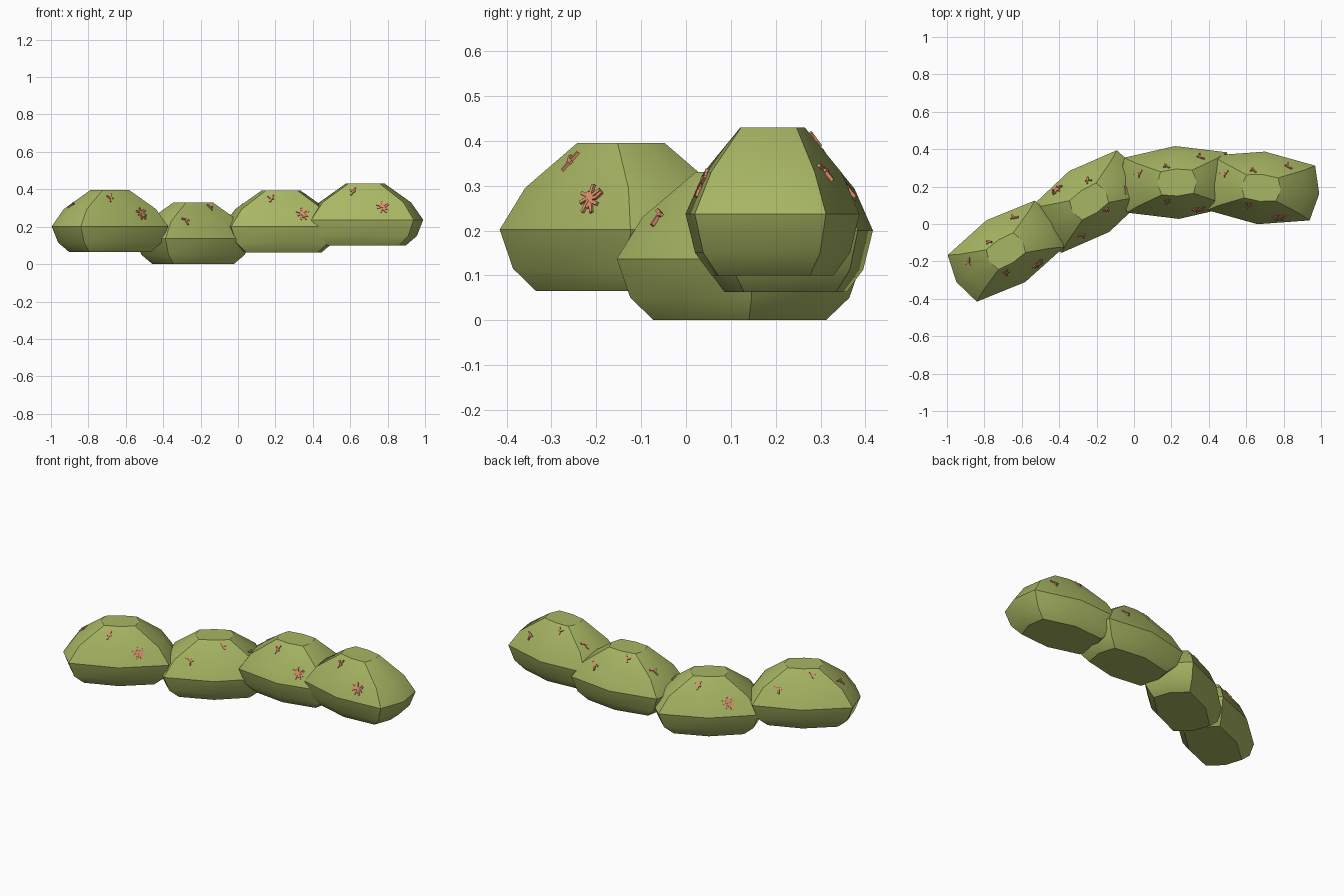
import bpy, bmesh, math, random
from mathutils import Vector, Matrix
from mathutils.bvhtree import BVHTree

if "Cube" in bpy.data.objects:
    bpy.data.objects.remove(bpy.data.objects["Cube"])

random.seed(4)


def material(name, col):
    m = bpy.data.materials.new(name)
    m.diffuse_color = (*col, 1)
    m.use_nodes = True
    m.node_tree.nodes["Principled BSDF"].inputs["Base Color"].default_value = m.diffuse_color
    return m


GREEN = material("green", (0.39, 0.47, 0.125))
ORANGE = material("orange", (0.73, 0.28, 0.15))


def eight(tip, cx, cy, side):
    # rounded-box outline with three points on each end
    return [(tip, 0), (cx, cy), (0, side), (-cx, cy),
            (-tip, 0), (-cx, -cy), (0, -side), (cx, -cy)]


# stacked outlines of one segment: (height, scale)
MID = eight(0.312, 0.275, 0.147, 0.195)
CAP = eight(0.105, 0.085, 0.062, 0.072)
RINGS = [(0.0, 0.70), (0.05, 0.89), (0.137, 1.0), (0.23, 0.79)]


def segment_mesh():
    bm = bmesh.new()
    loops = [[bm.verts.new((x * s, y * s, z)) for x, y in MID] for z, s in RINGS]
    loops.append([bm.verts.new((x, y, 0.33)) for x, y in CAP])
    for a, b in zip(loops, loops[1:]):
        for i in range(8):
            j = (i + 1) % 8
            bm.faces.new((a[i], a[j], b[j], b[i]))
    bm.faces.new(loops[0][::-1])
    bm.faces.new(loops[-1])
    bmesh.ops.recalc_face_normals(bm, faces=bm.faces)
    return bm


def add_stick(bm, frame, x, y, angle, length, width):
    # thin tapered sliver lying on the skin
    m = (frame @ Matrix.Translation((x, y, 0.002)) @ Matrix.Rotation(angle, 4, 'Z')
         @ Matrix.Diagonal((length, width, 0.008, 1)))
    bmesh.ops.create_cube(bm, size=1, matrix=m)


# spine clusters in segment space: (x, y, z, radius, sticks)
CLUSTERS = [(-0.06, -0.10, 0.29, 0.016, 4), (0.11, -0.145, 0.205, 0.026, 11),
            (0.13, 0.125, 0.23, 0.018, 3), (-0.20, 0.055, 0.25, 0.018, 3),
            (-0.05, 0.083, 0.30, 0.012, 3)]


def spine_mesh(body):
    tree = BVHTree.FromBMesh(body)
    bm = bmesh.new()
    for x, y, z, r, n in CLUSTERS:
        loc, nor, _, _ = tree.find_nearest(Vector((x, y, z)))
        frame = Matrix.Translation(loc) @ nor.to_track_quat('Z', 'Y').to_matrix().to_4x4()
        for i in range(n):
            a = i * 2.4
            d = r * math.sqrt((i + 0.5) / n)
            add_stick(bm, frame, d * math.cos(a), d * math.sin(a),
                      a + random.uniform(-0.5, 0.5), random.uniform(0.022, 0.032), 0.008)
    return bm


def to_object(bm, name, mat, mtx):
    me = bpy.data.meshes.new(name)
    bm.to_mesh(me)
    me.materials.append(mat)
    ob = bpy.data.objects.new(name, me)
    bpy.context.collection.objects.link(ob)
    ob.matrix_world = mtx
    return ob


# chain of segments: centre x, y, base z, turn in degrees
body = segment_mesh()
spines = spine_mesh(body)
for i, (x, y, z, deg) in enumerate([(-0.685, -0.145, 0.065, 32), (-0.24, 0.12, 0.0, 213.5),
                                    (0.23, 0.222, 0.063, 3), (0.68, 0.193, 0.1, -5.7)], 1):
    mtx = Matrix.Translation((x, y, z)) @ Matrix.Rotation(math.radians(deg), 4, 'Z')
    ob = to_object(body, f"bush_{i}", GREEN, mtx)
    to_object(spines, f"blossoms_{i}", ORANGE, mtx)
    bpy.ops.object.select_all(action='DESELECT')
    ob.select_set(True)
    bpy.context.view_layer.objects.active = ob
    bpy.ops.object.shade_smooth_by_angle(angle=math.radians(35))
body.free()
spines.free()
